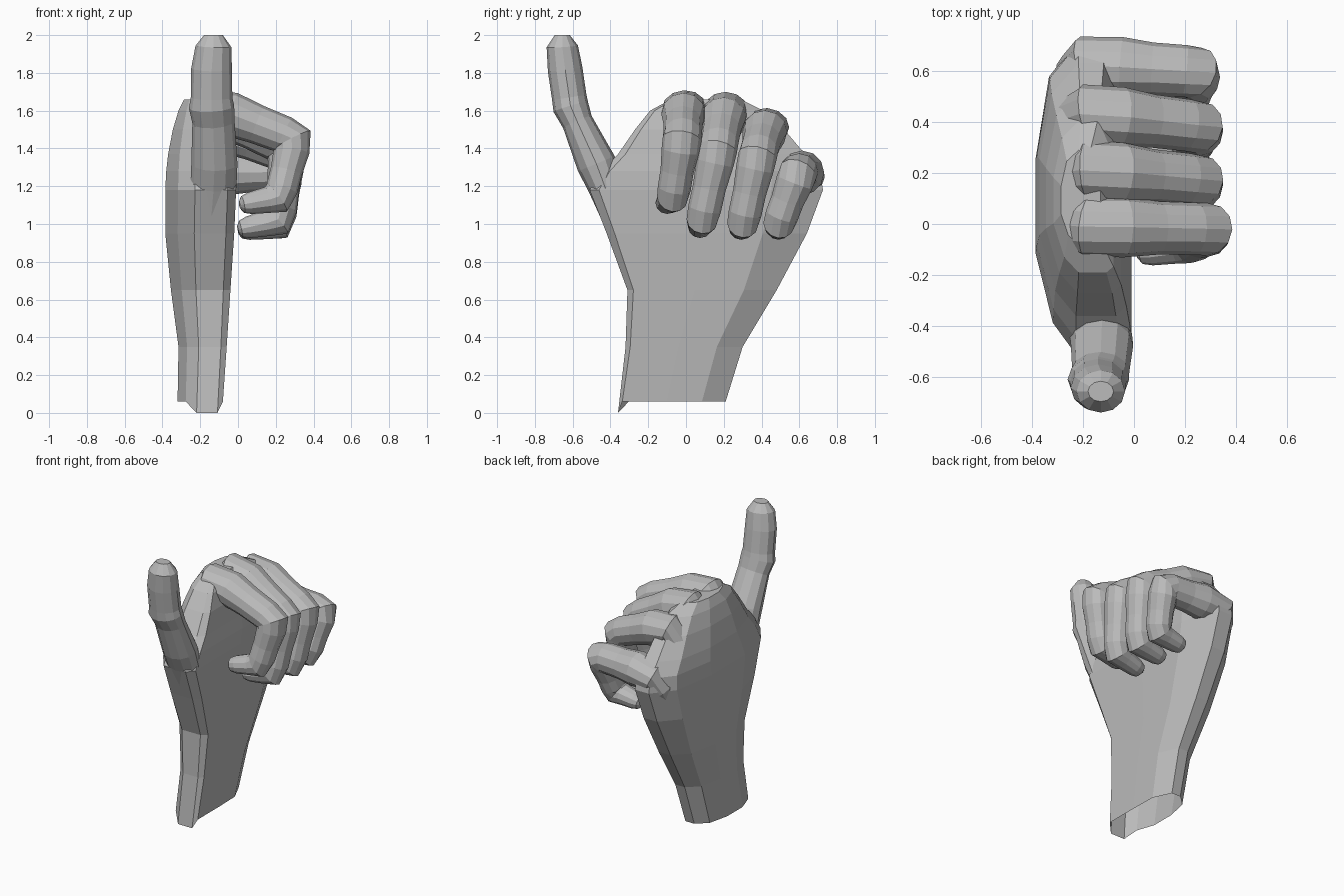
import bpy
import bmesh
from mathutils import Vector

cube = bpy.data.objects.get("Cube")
if cube:
    bpy.data.objects.remove(cube, do_unlink=True)

skin = bpy.data.materials.new("plain grey")
skin.use_nodes = True
grey = (0.5, 0.5, 0.5, 1)
skin.diffuse_color = grey
skin.node_tree.nodes["Principled BSDF"].inputs["Base Color"].default_value = grey


def loft(name, rings):
    """Skin closed rings of points, cap both ends, flat shaded."""
    bm = bmesh.new()
    loops = [[bm.verts.new(p) for p in ring] for ring in rings]
    for a, b in zip(loops, loops[1:]):
        n = len(a)
        for i in range(n):
            j = (i + 1) % n
            bm.faces.new((a[i], a[j], b[j], b[i]))
    bm.faces.new(loops[0])
    bm.faces.new(loops[-1])
    bmesh.ops.recalc_face_normals(bm, faces=bm.faces)
    mesh = bpy.data.meshes.new(name)
    bm.to_mesh(mesh)
    bm.free()
    mesh.materials.append(skin)
    obj = bpy.data.objects.new(name, mesh)
    bpy.context.collection.objects.link(obj)
    return obj


# Twelve-sided unit circle, built by repeated rotation
circle = [Vector((1, 0))]
for i in range(11):
    x, y = circle[-1]
    circle.append(Vector((x * .866 - y * .5, x * .5 + y * .866)))


def tube(name, path, across):
    """path holds (point, half width, half depth); across is the width axis."""
    rings = []
    points = [p[0] for p in path]
    for i, (p, w, d) in enumerate(path):
        along = Vector()
        if i > 0:
            along += (p - points[i - 1]).normalized()
        if i < len(path) - 1:
            along += (points[i + 1] - p).normalized()
        along.normalize()
        u = (across - along * across.dot(along)).normalized()
        v = along.cross(u)
        rings.append([p + u * c.x * w + v * c.y * d for c in circle])
    return loft(name, rings)


# Palm and wrist: cross-section as (front to back, hand back to palm face)
section = [(0, .42), (0, .88), (.04, 1), (.45, 1), (.78, .98), (1, .74),
           (1, .45), (.88, .14), (.62, 0), (.32, 0), (.1, .18)]
# z, front y, rear y, back x, palm x
levels = [
    (.06, -.36, .21, -.32, -.08),
    (.35, -.32, .30, -.315, -.06),
    (.65, -.31, .48, -.355, -.04),
    (.95, -.42, .64, -.385, -.02),
    (1.18, -.51, .725, -.385, -.01),
    (1.28, -.45, .71, -.38, -.015),
    (1.37, -.36, .63, -.37, -.03),
    (1.5, -.27, .52, -.345, -.05),
    (1.6, -.19, .41, -.315, -.08),
    (1.66, -.08, .29, -.285, -.13),
]
rings = []
for z, y0, y1, x0, x1 in levels:
    drop = .06 if z < .1 else 0
    rings.append([(x0 + (x1 - x0) * t, y0 + (y1 - y0) * s,
                   z - (drop if s == 0 else 0)) for s, t in section])
palm = loft("hand", rings)

# Thumb
thumb = [
    ((-.15, -.36, .95), .07, .05),
    ((-.13, -.43, 1.2), .122, .09),
    ((-.125, -.475, 1.32), .122, .105),
    ((-.13, -.575, 1.54), .112, .082),
    ((-.14, -.61, 1.62), .12, .095),
    ((-.14, -.618, 1.67), .11, .092),
    ((-.14, -.64, 1.82), .108, .092),
    ((-.13, -.655, 1.94), .095, .083),
    ((-.13, -.655, 2), .05, .04),
]
parts = [tube("thumb", [(Vector(p), w, d) for p, w, d in thumb], Vector((1, 0, 0)))]

# Fingers: knuckle, middle joint, end joint, tip
fingers = {
    "index_finger": ((-.15, -.01, 1.625), (.3, -.02, 1.45), (.22, -.07, 1.14), (.01, -.11, 1.1)),
    "middle_finger": ((-.15, .21, 1.615), (.262, .17, 1.4), (.22, .085, 1.02), (0, .07, .97)),
    "ring_finger": ((-.15, .43, 1.53), (.262, .38, 1.365), (.22, .3, 1.0), (0, .29, .965)),
    "little_finger": ((-.15, .62, 1.27), (.25, .595, 1.275), (.21, .49, 1.0), (0, .49, .965)),
}
for name, joints in fingers.items():
    a, b, c, d = [Vector(p) for p in joints]
    fan = (a.y - .1) * .3
    path = [
        (a + Vector((-.09, -fan, -.28)), .08, .06),
        (a + Vector((-.07, -fan * .3, -.07)), .115, .09),
        (a + Vector((-.03, 0, -.01)), .118, .1),
        (a.lerp(b, .25), .118, .118),
        (a.lerp(b, .55), .104, .104),
        (a.lerp(b, .87), .102, .1),
        (b + (a - b) * .02 + (c - b) * .03, .103, .108),
        (b.lerp(c, .2), .1, .095),
        (b.lerp(c, .55), .088, .085),
        (b.lerp(c, .84), .088, .085),
        (c.lerp(d, .07), .082, .09),
        (c.lerp(d, .3), .074, .07),
        (c.lerp(d, .75), .063, .058),
        (c.lerp(d, .93), .05, .045),
        (d, .025, .02),
    ]
    parts.append(tube(name, path, Vector((0, 1, 0))))

# Fuse thumb and fingers into the palm as one skin
bpy.context.view_layer.objects.active = palm
for part in parts:
    fuse = palm.modifiers.new("fuse", "BOOLEAN")
    fuse.operation = "UNION"
    fuse.solver = "EXACT"
    fuse.use_self = True
    fuse.object = part
    bpy.ops.object.modifier_apply(modifier=fuse.name)
    bpy.data.objects.remove(part, do_unlink=True)

# Open the wrist
bm = bmesh.new()
bm.from_mesh(palm.data)
wrist = [f for f in bm.faces
         if f.normal.z < -.3 and f.calc_center_median().z < .1]
bmesh.ops.delete(bm, geom=wrist, context="FACES")
bm.to_mesh(palm.data)
bm.free()
